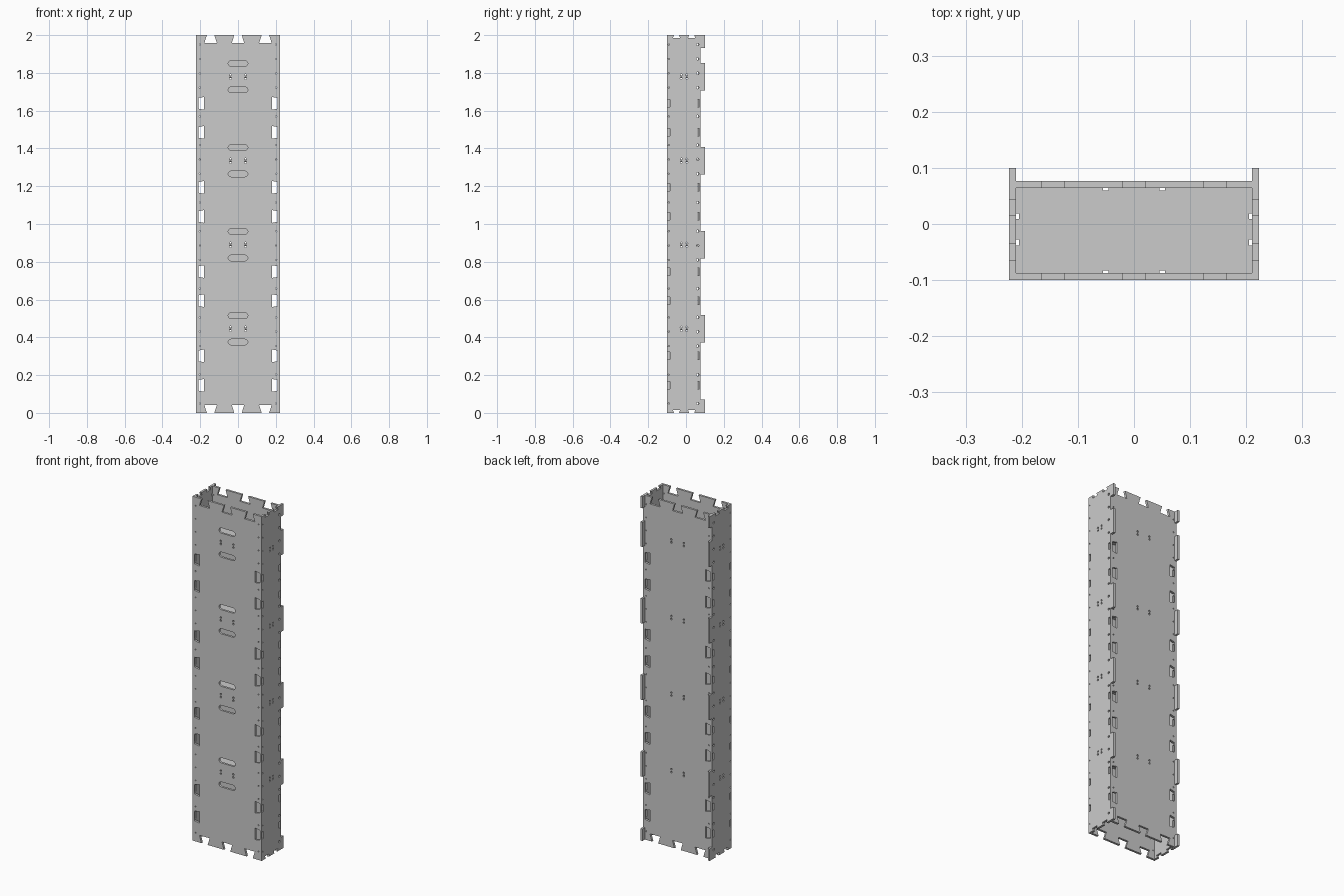
import bpy, bmesh, math

if "Cube" in bpy.data.objects:
    bpy.data.objects.remove(bpy.data.objects["Cube"])

T = 0.0125                      # sheet thickness
X_IN, X_OUT = 0.21, 0.2225      # inner / outer face of the side sheets
Y_F, Y_B = -0.1, 0.077          # outer faces of front and back sheets
SLOT_Z = [0.146, 0.302, 0.594, 0.748, 1.04, 1.194, 1.485, 1.639]
RIB_Z = [0.445, 0.89, 1.335, 1.78]
SCREW_Z = [0.05 + i * 0.076 for i in range(26)]


def sheet(name, loops, place, thick=T):
    """Cut a flat sheet (first loop outline, others holes); place maps u, v, w to x, y, z."""
    cu = bpy.data.curves.new(name, 'CURVE')
    cu.dimensions = '2D'
    cu.fill_mode = 'BOTH'
    cu.extrude = thick / 2
    for pts in loops:
        s = cu.splines.new('POLY')
        s.points.add(len(pts) - 1)
        for p, (u, v) in zip(s.points, pts):
            p.co = (u, v, 0, 1)
        s.use_cyclic_u = True
    tmp = bpy.data.objects.new(name + "_profile", cu)
    bpy.context.collection.objects.link(tmp)
    bpy.context.view_layer.update()
    dg = bpy.context.evaluated_depsgraph_get()
    me = bpy.data.meshes.new_from_object(tmp.evaluated_get(dg))
    bpy.data.objects.remove(tmp)
    bm = bmesh.new()
    bm.from_mesh(me)
    for v in bm.verts:
        v.co = place(*v.co)
    bmesh.ops.remove_doubles(bm, verts=bm.verts, dist=1e-5)
    bmesh.ops.recalc_face_normals(bm, faces=bm.faces)
    for f in bm.faces:
        f.smooth = False
    bm.to_mesh(me)
    bm.free()
    me.name = name
    ob = bpy.data.objects.new(name, me)
    bpy.context.collection.objects.link(ob)
    return ob


def circle(u, v, r, n=10):
    return [(u + r * math.cos(2 * math.pi * i / n), v + r * math.sin(2 * math.pi * i / n)) for i in range(n)]


def stadium(u, v, half, r, n=8):
    right = [(u + half - r + r * math.cos(a), v + r * math.sin(a))
             for a in [-math.pi / 2 + math.pi * i / n for i in range(n + 1)]]
    return right + [(2 * u - a, 2 * v - b) for a, b in right]


def rect(u0, u1, v0, v1):
    return [(u0, v0), (u1, v0), (u1, v1), (u0, v1)]


def dovetail(c, neck, base, depth):
    """Notch steps along an edge: (position along edge, distance inward)."""
    return [(c - neck, 0), (c - base, depth), (c + base, depth), (c + neck, 0)]


def clear(z, gap=0.045):
    return all(abs(z - s) > gap for s in SLOT_Z)


# Wide sheets: dovetail notches on all four edges
ends = [p for c in (-0.145, 0, 0.145) for p in dovetail(c, 0.02, 0.033, 0.042)]
edge = [p for c in SLOT_Z for p in dovetail(c, 0.028, 0.034, 0.031)]
wide = [(-X_IN, 0)] + [(a, d) for a, d in ends] + [(X_IN, 0)]
wide += [(X_IN - d, a) for a, d in edge] + [(X_IN, 2)]
wide += [(a, 2 - d) for a, d in reversed(ends)] + [(-X_IN, 2)]
wide += [(-X_IN + d, a) for a, d in reversed(edge)]

wide_holes = [circle(s * 0.202, z, 0.0035, 8) for s in (-1, 1) for z in SCREW_Z if clear(z)]
wide_holes += [circle(s * 0.04, z + d, 0.0055) for s in (-1, 1) for z in RIB_Z for d in (-0.0085, 0.0085)]
grips = [stadium(0, z + d, 0.052, 0.015) for z in RIB_Z for d in (-0.07, 0.07)]

sheet("front_sheet", [wide] + wide_holes + grips, lambda u, v, w: (u, Y_F + T / 2 + w, v))
sheet("back_sheet", [wide] + wide_holes, lambda u, v, w: (u, Y_B - T / 2 + w, v))

# Side sheets: shallow end notches, rear tabs, connector slots and screw holes
side_ends = [p for c in (-0.05, 0.03) for p in dovetail(c, 0.014, 0.019, 0.016)]
tabs = [(0, 0.07)] + [(z - 0.072, z + 0.072) for z in RIB_Z] + [(1.933, 2)]
side = [(Y_F, 0)] + side_ends
for a, b in tabs:
    if a > 0:
        side.append((Y_B, a))
    side += [(0.1, a), (0.1, b)]
    if b < 2:
        side.append((Y_B, b))
side += [(a, 2 - d) for a, d in reversed(side_ends)] + [(Y_F, 2)]

side_holes = [rect(a, a + 0.0125, z - 0.02, z + 0.02) for a in (-0.097, 0.06) for z in SLOT_Z]
side_holes += [circle(-0.091, z, 0.0035, 8) for z in SCREW_Z if clear(z, 0.03)]
side_holes += [circle(0.062, z, 0.0065) for z in SCREW_Z if clear(z, 0.03)]
side_holes += [circle(y, z + d, 0.0055) for y in (-0.025, 0.004) for z in RIB_Z for d in (-0.0085, 0.0085)]
for s, nm in ((-1, "left"), (1, "right")):
    sheet(nm + "_side_sheet", [side] + side_holes,
          lambda u, v, w, s=s: (s * (X_IN + T / 2 + w), u, v))

# Inner ribs: plates with small notches along every edge
y0, y1 = Y_F + T, Y_B - T


def notch(c, half=0.005, depth=0.005):
    return dovetail(c, half, half, depth)


lng = notch(-0.05) + notch(0.05)
sht = notch(-0.033) + notch(0.014)
rib = [(-X_IN, y0)] + [(a, y0 + d) for a, d in lng] + [(X_IN, y0)]
rib += [(X_IN - d, a) for a, d in sht] + [(X_IN, y1)]
rib += [(a, y1 - d) for a, d in reversed(lng)] + [(-X_IN, y1)]
rib += [(-X_IN + d, a) for a, d in reversed(sht)]
for i, z in enumerate(RIB_Z):
    sheet(f"inner_rib_{i + 1}", [rib], lambda u, v, w, z=z: (u, v, z + w))
